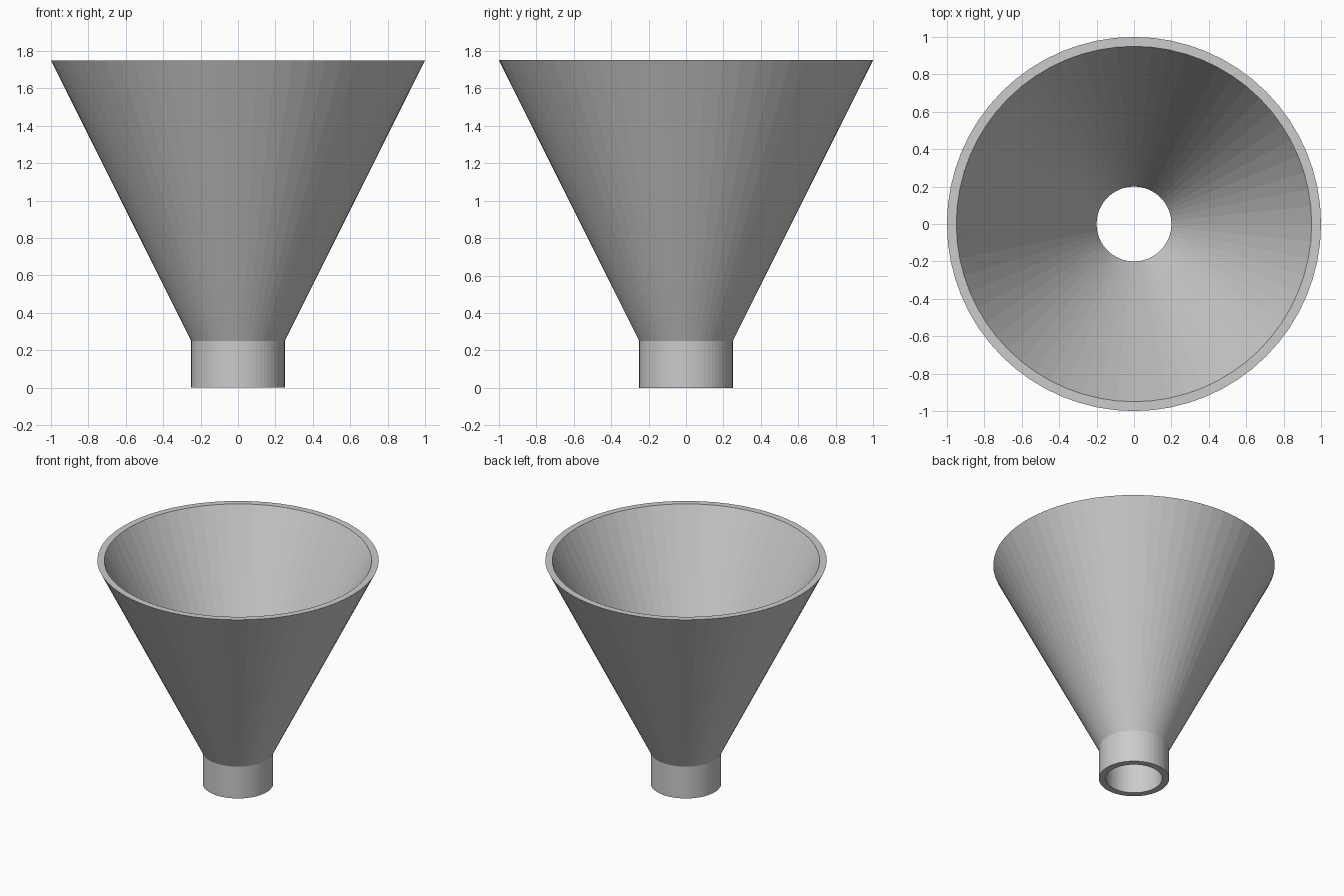
import bpy
import bmesh
from math import cos, sin, tau

if "Cube" in bpy.data.objects:
    bpy.data.objects.remove(bpy.data.objects["Cube"])

SIDES = 64

# Closed wall section (radius, height): outer spout, cone, rim, then back down inside
SECTION = [(0.25, 0.0), (0.25, 0.25), (1.0, 1.75),
           (0.95, 1.75), (0.2, 0.25), (0.2, 0.0)]

# Revolve the section around z
bm = bmesh.new()
rings = [[bm.verts.new((r * cos(tau * i / SIDES), r * sin(tau * i / SIDES), z))
          for i in range(SIDES)] for r, z in SECTION]
for k, lower in enumerate(rings):
    upper = rings[(k + 1) % len(rings)]
    for i in range(SIDES):
        j = (i + 1) % SIDES
        bm.faces.new((lower[i], lower[j], upper[j], upper[i]))
bmesh.ops.recalc_face_normals(bm, faces=bm.faces)

# Funnel object, flat faces
mesh = bpy.data.meshes.new("funnel")
bm.to_mesh(mesh)
bm.free()
funnel = bpy.data.objects.new("funnel", mesh)
bpy.context.collection.objects.link(funnel)
